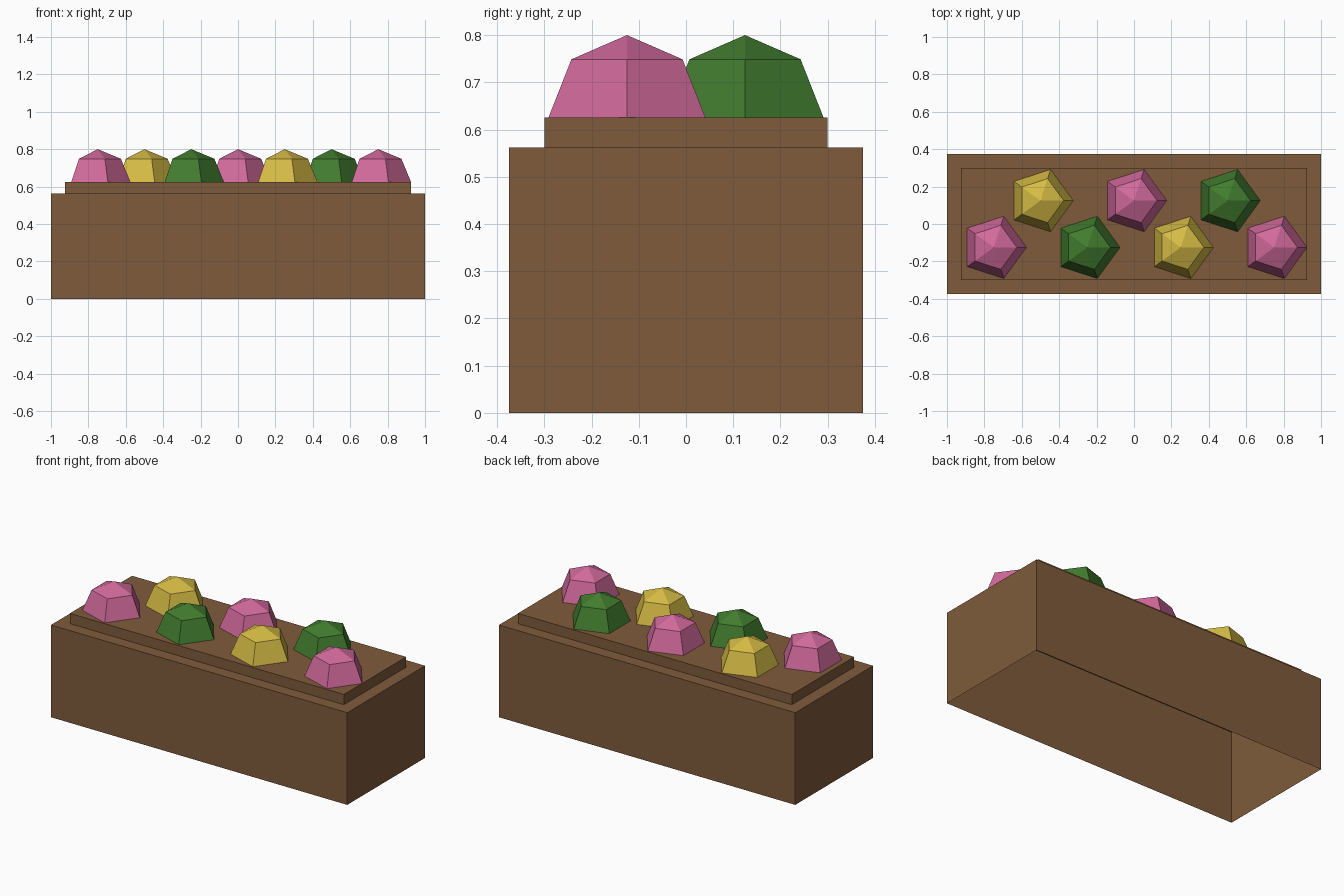
import bpy, bmesh
from math import sin, cos, pi

cube = bpy.data.objects.get("Cube")
if cube:
    bpy.data.objects.remove(cube, do_unlink=True)


def material(name, rgb):
    m = bpy.data.materials.new(name)
    m.use_nodes = True
    m.diffuse_color = (*rgb, 1)
    m.node_tree.nodes["Principled BSDF"].inputs["Base Color"].default_value = (*rgb, 1)
    return m


def add_object(name, bm, mat):
    bmesh.ops.recalc_face_normals(bm, faces=bm.faces)
    mesh = bpy.data.meshes.new(name)
    bm.to_mesh(mesh)
    bm.free()
    mesh.materials.append(mat)
    obj = bpy.data.objects.new(name, mesh)
    bpy.context.collection.objects.link(obj)
    return obj


def stacked_rings(bm, rings):
    """Join successive vertex loops with quads and return the last loop."""
    loops = [[bm.verts.new(p) for p in ring] for ring in rings]
    for low, high in zip(loops, loops[1:]):
        for i in range(len(low)):
            j = (i + 1) % len(low)
            bm.faces.new((low[i], low[j], high[j], high[i]))
    return loops[-1]


def rectangle(hx, hy, z):
    return [(-hx, -hy, z), (hx, -hy, z), (hx, hy, z), (-hx, hy, z)]


def pentagon(r, z):
    return [(r * cos(2 * pi * i / 5), r * sin(2 * pi * i / 5), z) for i in range(5)]


brown = material("brown", (0.212, 0.105, 0.044))
pink = material("pink", (0.638, 0.141, 0.328))
yellow = material("yellow", (0.665, 0.497, 0.058))
green = material("green", (0.054, 0.202, 0.028))

# Planter box: open underneath, with a raised inset top
bm = bmesh.new()
top = stacked_rings(bm, [rectangle(1, 0.375, 0), rectangle(1, 0.375, 0.5625),
                         rectangle(0.925, 0.3, 0.5625), rectangle(0.925, 0.3, 0.625)])
bm.faces.new(top)
add_object("planter_box", bm, brown)

# Blossoms: five-sided half domes in two staggered rows
radius = 0.175
for i in range(7):
    bm = bmesh.new()
    ring = stacked_rings(bm, [pentagon(radius * cos(a), radius * sin(a)) for a in (0, pi / 4)])
    tip = bm.verts.new((0, 0, radius))
    for k in range(5):
        bm.faces.new((ring[k], ring[(k + 1) % 5], tip))
    blossom = add_object(f"blossom_{i + 1}", bm, (pink, yellow, green)[i % 3])
    blossom.location = (-0.75 + 0.25 * i, 0.125 if i % 2 else -0.125, 0.625)
